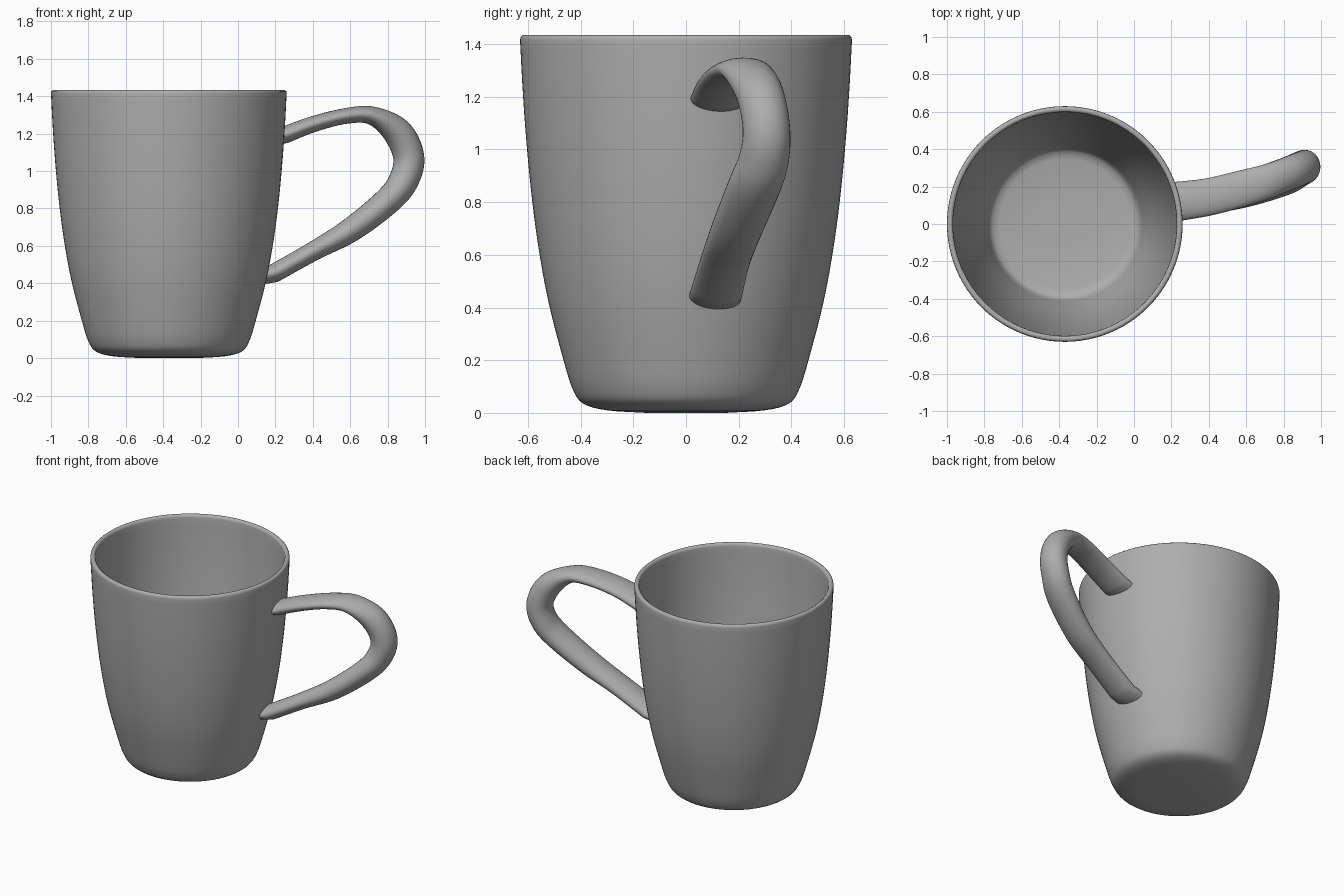
import bpy, bmesh, math
from mathutils import Vector

cube = bpy.data.objects.get("Cube")
if cube:
    bpy.data.objects.remove(cube)

CX = -0.37        # mug axis
SEGMENTS = 96
WALL = 0.032

grey = bpy.data.materials.new("grey_ceramic")
grey.use_nodes = True
colour = (0.42, 0.42, 0.42, 1)
grey.diffuse_color = colour
grey.node_tree.nodes["Principled BSDF"].inputs["Base Color"].default_value = colour


def smooth_path(points, steps):
    """Catmull-Rom interpolation of tuples of any length."""
    pts = [Vector(p) for p in points]
    pts = [2 * pts[0] - pts[1]] + pts + [2 * pts[-1] - pts[-2]]
    out = []
    for a, b, c, d in zip(pts, pts[1:], pts[2:], pts[3:]):
        for i in range(steps):
            t = i / steps
            out.append(0.5 * (2 * b + (c - a) * t + (2 * a - 5 * b + 4 * c - d) * t ** 2
                              + (3 * b - a - 3 * c + d) * t ** 3))
    return out + [pts[-2]]


def loft(name, rings, angle):
    """Skin closed rings of equal size and cap both ends."""
    bm = bmesh.new()
    loops = [[bm.verts.new(co) for co in ring] for ring in rings]
    n = len(loops[0])
    for a, b in zip(loops, loops[1:]):
        for i in range(n):
            j = (i + 1) % n
            bm.faces.new((a[i], a[j], b[j], b[i]))
    bm.faces.new(loops[0][::-1])
    bm.faces.new(loops[-1])
    bmesh.ops.recalc_face_normals(bm, faces=bm.faces)
    mesh = bpy.data.meshes.new(name)
    bm.to_mesh(mesh)
    bm.free()
    obj = bpy.data.objects.new(name, mesh)
    bpy.context.collection.objects.link(obj)
    mesh.materials.append(grey)
    bpy.ops.object.select_all(action='DESELECT')
    obj.select_set(True)
    bpy.context.view_layer.objects.active = obj
    bpy.ops.object.shade_smooth_by_angle(angle=math.radians(angle))
    return obj


# Mug body: outer wall, rounded rim, inner wall and floor
outer = smooth_path([(0.15, 0.0), (0.3, 0.01), (0.39, 0.035), (0.43, 0.09), (0.465, 0.2),
                     (0.522, 0.42), (0.562, 0.64), (0.59, 0.86), (0.61, 1.08),
                     (0.622, 1.26), (0.63, 1.415)], 4)
rim = [(0.628, 1.427), (0.62, 1.434), (0.609, 1.434), (0.6, 1.427)]
inner = [(r - WALL, z) for r, z in reversed(outer) if z > 0.12]
floor = [(0.403, 0.09), (0.385, 0.07), (0.35, 0.06), (0.1, 0.055)]


def circle(r, z):
    return [(CX + r * math.cos(a), r * math.sin(a), z)
            for a in (math.tau * i / SEGMENTS for i in range(SEGMENTS))]


profile = [tuple(p) for p in outer] + rim + inner + floor
loft("mug_body", [circle(r, z) for r, z in profile], 60)


def wall_radius(z):
    for (r0, z0), (r1, z1) in zip(outer, outer[1:]):
        if z0 <= z <= z1:
            return r0 + (r1 - r0) * (z - z0) / (z1 - z0)
    return outer[-1][0]


# Handle: x, y, z, half width, half thickness along its path
path = smooth_path([(0.23, 0.12, 1.185, 0.105, 0.046), (0.40, 0.145, 1.25, 0.1, 0.043),
                    (0.58, 0.19, 1.295, 0.097, 0.042), (0.72, 0.23, 1.295, 0.092, 0.05),
                    (0.85, 0.28, 1.21, 0.09, 0.078), (0.912, 0.305, 1.08, 0.09, 0.083),
                    (0.89, 0.295, 0.96, 0.095, 0.08), (0.81, 0.255, 0.85, 0.1, 0.074),
                    (0.61, 0.19, 0.69, 0.097, 0.066), (0.40, 0.147, 0.57, 0.095, 0.052),
                    (0.16, 0.11, 0.435, 0.1, 0.05)], 8)
rings = []
for i, p in enumerate(path):
    centre = p[:3]
    tangent = (Vector(path[min(i + 1, len(path) - 1)][:3])
               - Vector(path[max(i - 1, 0)][:3])).normalized()
    across = Vector((0, 1, 0))
    across = (across - tangent * across.dot(tangent)).normalized()
    up = tangent.cross(across)
    ring = [Vector(centre) + across * p[3] * math.cos(a) + up * p[4] * math.sin(a)
            for a in (math.tau * k / 32 for k in range(32))]
    # keep the ends just inside the mug wall
    for v in ring:
        edge = CX + math.sqrt((wall_radius(v.z) - 0.015) ** 2 - v.y ** 2)
        v.x = edge if i in (0, len(path) - 1) else max(v.x, edge)
    rings.append(ring)
loft("handle", rings, 60)
